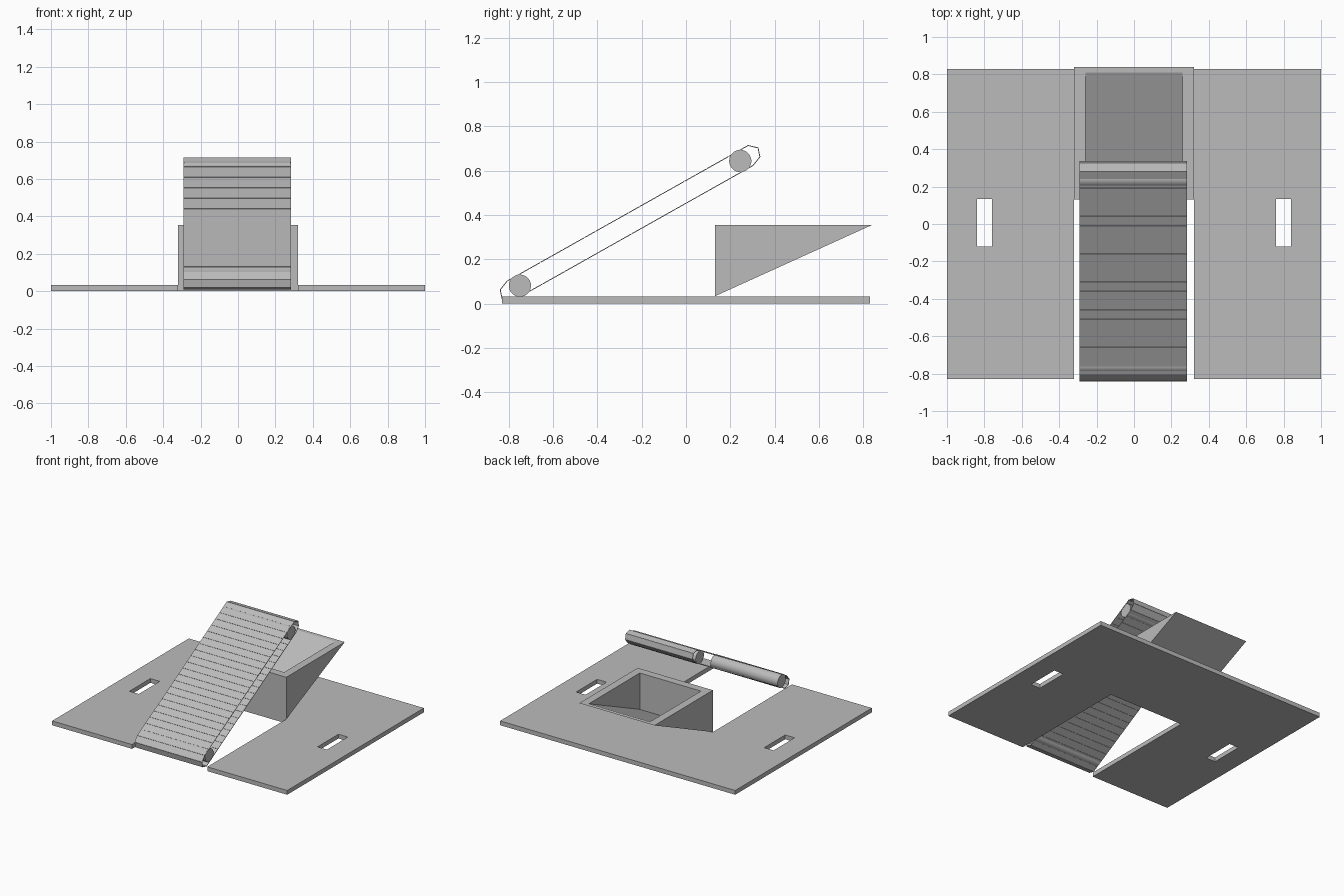
import bpy, bmesh, math
from mathutils import Vector

if "Cube" in bpy.data.objects:
    bpy.data.objects.remove(bpy.data.objects["Cube"], do_unlink=True)

GREY = (0.5, 0.5, 0.5, 1)
mat = bpy.data.materials.new("plain grey")
mat.use_nodes = True
mat.diffuse_color = GREY
bsdf = next(n for n in mat.node_tree.nodes if n.type == 'BSDF_PRINCIPLED')
bsdf.inputs["Base Color"].default_value = GREY


def finish(name, bm):
    """Turn a bmesh into a grey object with outward normals."""
    bmesh.ops.recalc_face_normals(bm, faces=bm.faces)
    mesh = bpy.data.meshes.new(name)
    bm.to_mesh(mesh)
    bm.free()
    mesh.materials.clear()
    mesh.materials.append(mat)
    obj = bpy.data.objects.new(name, mesh)
    bpy.context.collection.objects.link(obj)
    return obj


# Base plate: notched outline with two slots, filled and extruded
THICK = 0.033


def slot(side):
    return [(side * x, y) for x, y in ((.76, -.12), (.84, -.12), (.84, .135), (.76, .135))]


outline = [(-1, -.83), (-.32, -.83), (-.32, .13), (.32, .13),
           (.32, -.83), (1, -.83), (1, .83), (-1, .83)]
curve = bpy.data.curves.new("plate_outline", 'CURVE')
curve.dimensions = '2D'
curve.fill_mode = 'BOTH'
curve.extrude = THICK / 2
for loop in (outline, slot(1), slot(-1)):
    spline = curve.splines.new('POLY')
    spline.points.add(len(loop) - 1)
    for point, (x, y) in zip(spline.points, loop):
        point.co = (x, y, 0, 1)
    spline.use_cyclic_u = True
helper = bpy.data.objects.new("plate_outline", curve)
bpy.context.collection.objects.link(helper)
bpy.context.view_layer.update()
flat = bpy.data.meshes.new_from_object(helper.evaluated_get(bpy.context.evaluated_depsgraph_get()))
bpy.data.objects.remove(helper, do_unlink=True)
bm = bmesh.new()
bm.from_mesh(flat)
bmesh.ops.remove_doubles(bm, verts=bm.verts, dist=1e-4)
bmesh.ops.translate(bm, verts=bm.verts, vec=(0, 0, THICK / 2))
for f in bm.faces:
    f.smooth = False
finish("base_plate", bm)

# Hopper: open wedge with an inner wedge cavity joined by a flat rim
bm = bmesh.new()


def wedge(half, profile):
    l, r = [[bm.verts.new((s * half, y, z)) for y, z in profile] for s in (-1, 1)]
    bm.faces.new(l)
    bm.faces.new(r)
    bm.faces.new((l[0], l[1], r[1], r[0]))
    bm.faces.new((l[0], l[2], r[2], r[0]))
    return [l[1], r[1], r[2], l[2]]


outer = wedge(.32, [(.13, THICK), (.13, .355), (.84, .355)])
inner = wedge(.26, [(.19, .075), (.19, .355), (.81, .355)])
for i in range(4):
    j = (i + 1) % 4
    bm.faces.new((outer[i], outer[j], inner[j], inner[i]))
finish("hopper", bm)

# Rollers at both ends of the conveyor
LOW, HIGH = Vector((-.75, .081)), Vector((.245, .644))
for name, c in (("lower_roller", LOW), ("upper_roller", HIGH)):
    bpy.ops.mesh.primitive_cylinder_add(vertices=48, radius=.05, depth=.57,
                                        location=(-.004, c.x, c.y),
                                        rotation=(0, math.pi / 2, 0))
    roller = bpy.context.object
    roller.name = name
    roller.data.materials.append(mat)
    bpy.ops.object.shade_smooth_by_angle()

# Conveyor belt: closed chain of thin slats, point-symmetric about its middle
end = [Vector(p) for p in ((.241, .694), (.28, .716), (.327, .705), (.336, .662), (.304, .622))]
path = end + [LOW + HIGH - p for p in end]
bm = bmesh.new()
for i, start in enumerate(path):
    stop = path[(i + 1) % len(path)]
    count = max(1, round((stop - start).length / .057))
    along = (stop - start).normalized()
    out = Vector((-along.y, along.x)) * .004
    for k in range(count):
        p = start.lerp(stop, k / count) + along * .0007
        q = start.lerp(stop, (k + 1) / count) - along * .0007
        section = (p, q, q - out, p - out)
        l, r = [[bm.verts.new((x, v.x, v.y)) for v in section] for x in (-.291, .283)]
        bm.faces.new(l)
        bm.faces.new(r)
        for a in range(4):
            b = (a + 1) % 4
            bm.faces.new((l[a], l[b], r[b], r[a]))
finish("conveyor_belt", bm)
